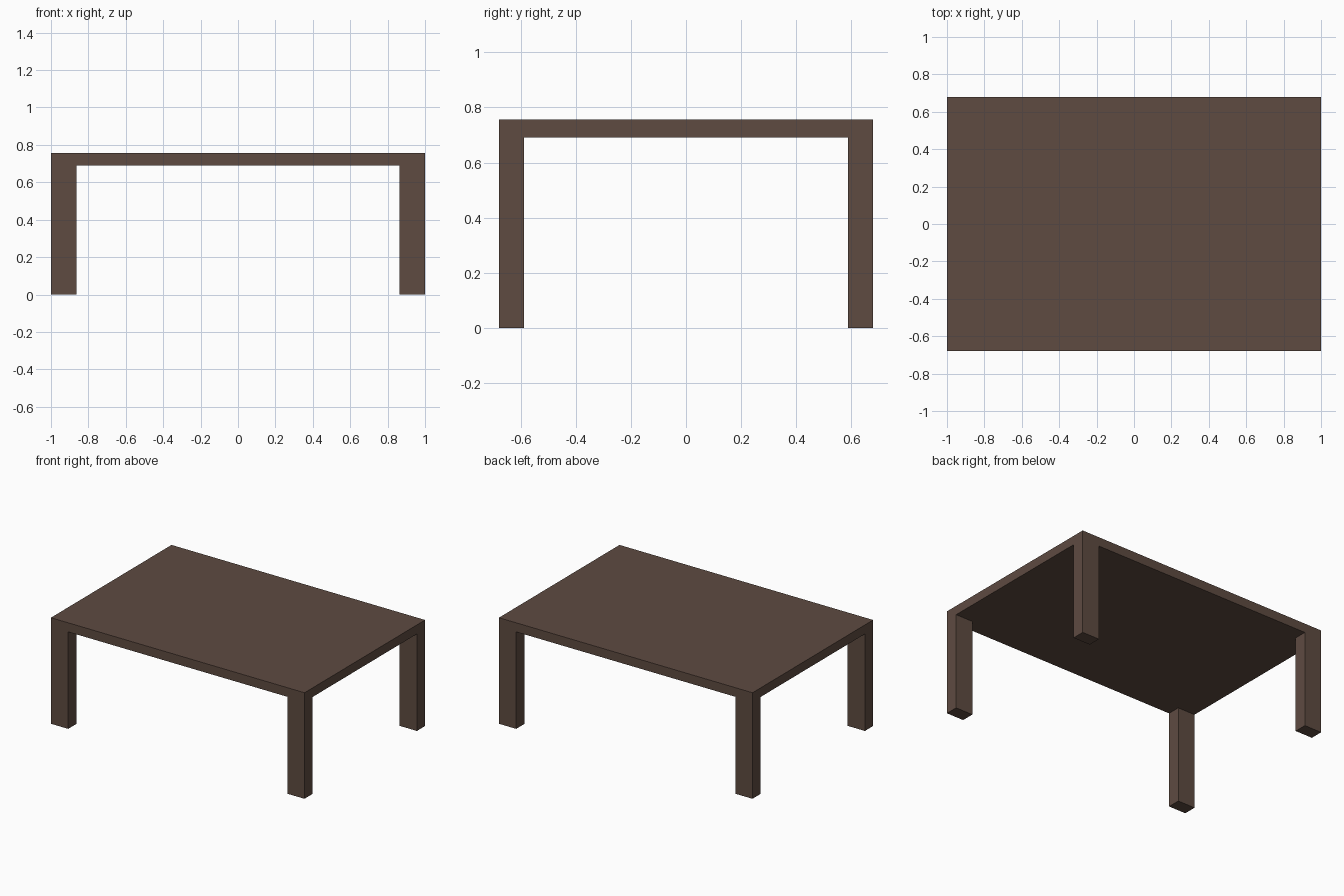
import bpy, bmesh

if "Cube" in bpy.data.objects:
    bpy.data.objects.remove(bpy.data.objects["Cube"])

HX, HY = 1.0, 0.679          # half size of the table top
TOP, UNDER = 0.756, 0.691    # upper and lower face of the slab
LX, LY = 0.136, 0.092        # leg cross-section

wood = bpy.data.materials.new("dark brown wood")
wood.diffuse_color = (0.112, 0.070, 0.053, 1)
wood.use_nodes = True
wood.node_tree.nodes["Principled BSDF"].inputs["Base Color"].default_value = wood.diffuse_color


def box(name, lo, hi, open_top=False):
    """Axis-aligned box between two corners, optionally without its top face."""
    bm = bmesh.new()
    bmesh.ops.create_cube(bm, size=1)
    for v in bm.verts:
        v.co = [lo[i] + (v.co[i] + 0.5) * (hi[i] - lo[i]) for i in range(3)]
    if open_top:
        bm.normal_update()
        bmesh.ops.delete(bm, geom=[f for f in bm.faces if f.normal.z > 0.9],
                         context='FACES_ONLY')
    mesh = bpy.data.meshes.new(name)
    bm.to_mesh(mesh)
    bm.free()
    mesh.materials.append(wood)
    obj = bpy.data.objects.new(name, mesh)
    bpy.context.collection.objects.link(obj)
    return obj


# Table top
box("table_top", (-HX, -HY, UNDER), (HX, HY, TOP))

# Four legs flush with the corners, open where they join the slab
for x_name, x in (("left", -HX), ("right", HX - LX)):
    for y_name, y in (("front", -HY), ("back", HY - LY)):
        box(f"{y_name}_{x_name}_leg", (x, y, 0), (x + LX, y + LY, UNDER), open_top=True)
